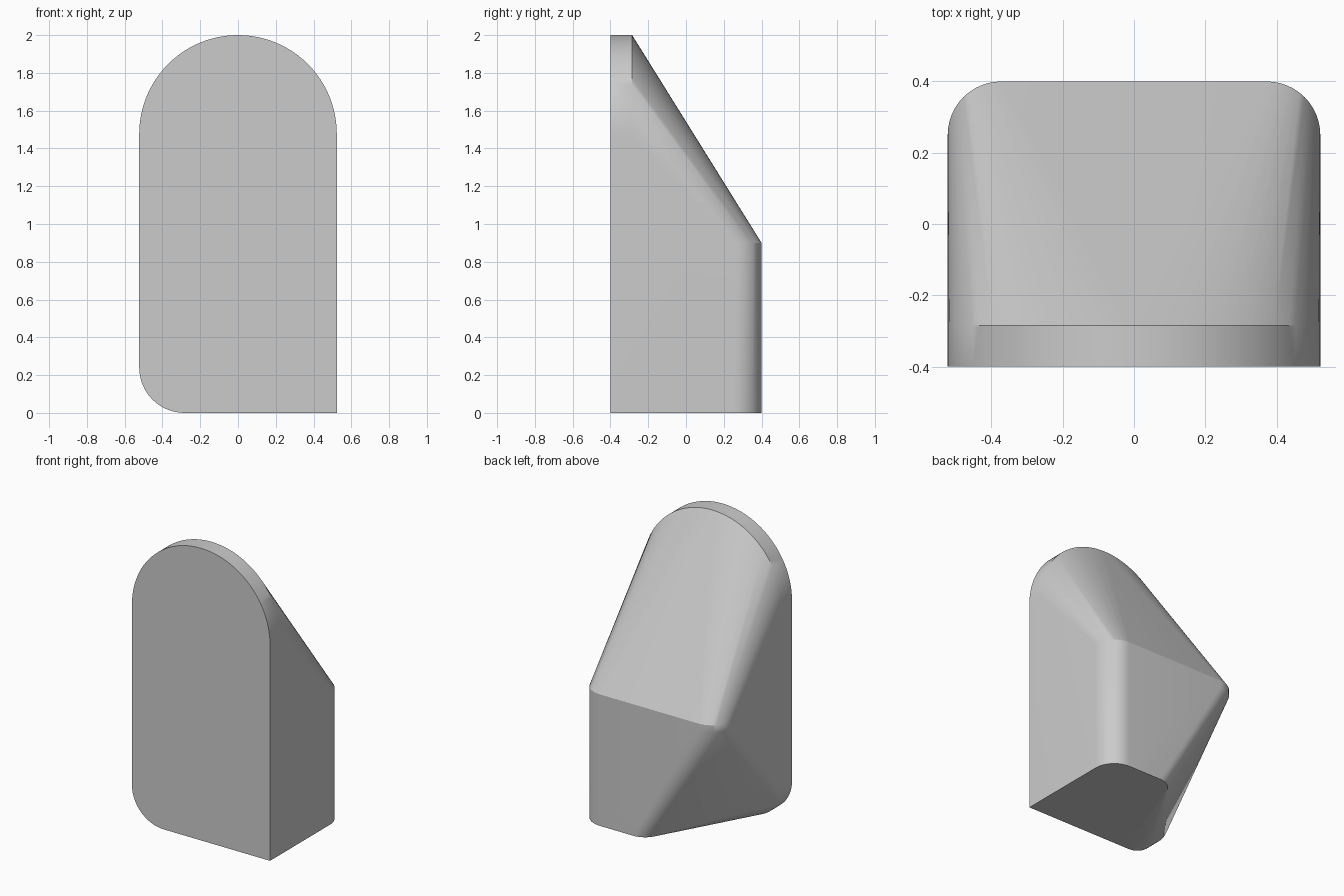
import bpy, bmesh, math

cube = bpy.data.objects.get("Cube")
if cube:
    bpy.data.objects.remove(cube, do_unlink=True)

HALF_W, FRONT, BACK = 0.523, -0.4, 0.4
LIP_Y, SHOULDER_Z = -0.285, 0.9
ARCH_Z = 2 - HALF_W
CORNER_R = 0.15


def arc(cx, cy, r, start, end, steps):
    """Points on a circular arc, angles in degrees."""
    angles = [math.radians(start + (end - start) * i / steps) for i in range(steps + 1)]
    return [(cx + r * math.cos(a), cy + r * math.sin(a)) for a in angles]


points = []

# Arched front slab with one rounded bottom corner
slab = arc(0, ARCH_Z, HALF_W, 0, 180, 48)
slab += arc(-HALF_W + 0.24, 0.24, 0.24, 180, 270, 16)
slab.append((HALF_W, 0))
points += [(x, y, z) for y in (FRONT, LIP_Y) for x, z in slab]

# Rounded rear corners at shoulder height, with a short upright band on one side
right_corner = arc(HALF_W - CORNER_R, BACK - CORNER_R, CORNER_R, 0, 90, 12)
left_corner = arc(-HALF_W + CORNER_R, BACK - CORNER_R, CORNER_R, 90, 180, 12)
points += [(x, y, SHOULDER_Z) for x, y in right_corner + left_corner]
points += [(x, y, SHOULDER_Z - 0.05) for x, y in left_corner]

# Narrower base outline, undercut on one side
base_corner = arc(0.12, BACK - 0.13, 0.13, 90, 155, 10)
points += [(x, y, 0) for x, y in right_corner + base_corner]

# Skin the sections into one solid body
bm = bmesh.new()
for p in points:
    bm.verts.new(p)
hull = bmesh.ops.convex_hull(bm, input=bm.verts[:])
loose = {g for g in hull["geom_interior"] + hull["geom_unused"] if isinstance(g, bmesh.types.BMVert)}
bmesh.ops.delete(bm, geom=list(loose), context="VERTS")
bmesh.ops.dissolve_limit(bm, angle_limit=math.radians(0.3), verts=bm.verts[:], edges=bm.edges[:])
bmesh.ops.recalc_face_normals(bm, faces=bm.faces[:])

mesh = bpy.data.meshes.new("wedge_body")
bm.to_mesh(mesh)
bm.free()
body = bpy.data.objects.new("wedge_body", mesh)
bpy.context.collection.objects.link(body)

# Plain grey finish
grey = bpy.data.materials.new("light_grey")
grey.use_nodes = True
color = (0.6, 0.6, 0.6, 1)
grey.diffuse_color = color
grey.node_tree.nodes["Principled BSDF"].inputs["Base Color"].default_value = color
mesh.materials.append(grey)

bpy.ops.object.select_all(action="DESELECT")
body.select_set(True)
bpy.context.view_layer.objects.active = body
bpy.ops.object.shade_smooth_by_angle(angle=math.radians(30))
